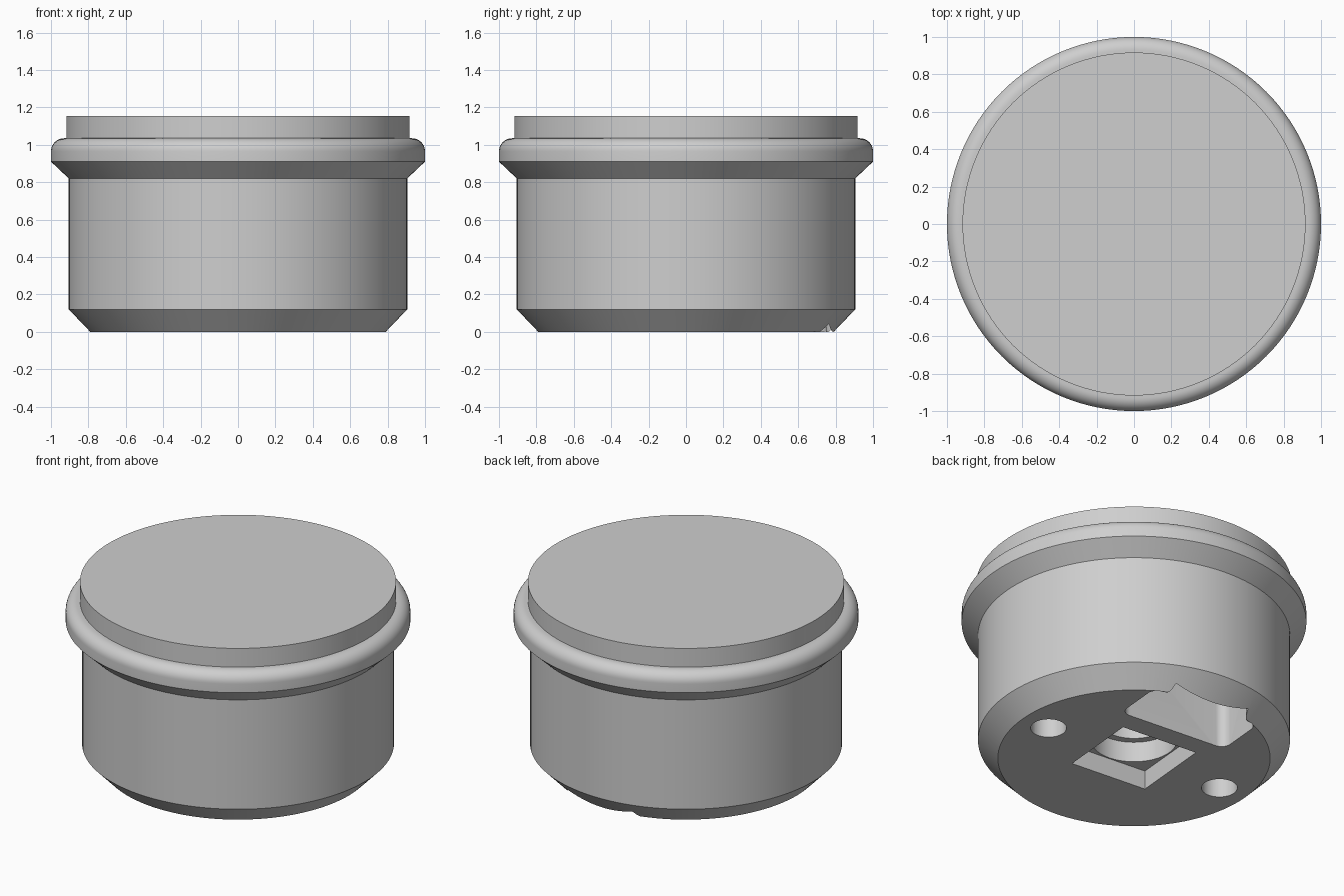
import bpy, bmesh
from math import sin, cos, pi, radians
from mathutils import Matrix

if "Cube" in bpy.data.objects:
    bpy.data.objects.remove(bpy.data.objects["Cube"], do_unlink=True)

SEGMENTS = 128
TURN = Matrix.Rotation(radians(-5), 4, 'Z')   # underside openings sit slightly turned

grey = bpy.data.materials.new("light_grey")
grey.use_nodes = True
colour = (0.62, 0.62, 0.62, 1)
grey.diffuse_color = colour
grey.node_tree.nodes["Principled BSDF"].inputs["Base Color"].default_value = colour


def finish(bm, name):
    bmesh.ops.recalc_face_normals(bm, faces=bm.faces)
    mesh = bpy.data.meshes.new(name)
    bm.to_mesh(mesh)
    bm.free()
    mesh.materials.append(grey)
    obj = bpy.data.objects.new(name, mesh)
    bpy.context.collection.objects.link(obj)
    return obj


def lathe(name, profile):
    """Revolve (radius, z) points that start and end on the axis."""
    bm = bmesh.new()
    verts = [bm.verts.new((r, 0, z)) for r, z in profile]
    edges = [bm.edges.new(pair) for pair in zip(verts, verts[1:])]
    bmesh.ops.spin(bm, geom=verts + edges, cent=(0, 0, 0), axis=(0, 0, 1),
                   angle=2 * pi, steps=SEGMENTS)
    bmesh.ops.remove_doubles(bm, verts=bm.verts, dist=0.0005)
    return finish(bm, name)


def prism(name, outline, top, bottom=-0.05):
    """Upright prism over an outline, turned with the underside layout."""
    bm = bmesh.new()
    face = bm.faces.new([bm.verts.new((x, y, bottom)) for x, y in outline])
    side = bmesh.ops.extrude_face_region(bm, geom=[face])["geom"]
    for v in side:
        if isinstance(v, bmesh.types.BMVert):
            v.co.z = top
    bmesh.ops.transform(bm, matrix=TURN, verts=bm.verts)
    return finish(bm, name)


def arc(x, y, r, start, end, steps):
    angles = [radians(start + (end - start) * i / steps) for i in range(steps + 1)]
    return [(x + r * cos(a), y + r * sin(a)) for a in angles]


def circle(x, y, r, n=64):
    return arc(x, y, r, 0, 360, n)[:-1]


# Housing: chamfered foot, straight wall, flared collar with a rounded top
housing = lathe("housing", [(0, 0), (0.79, 0), (0.905, 0.12), (0.905, 0.82), (1, 0.91)]
                + arc(0.93, 0.965, 0.07, 0, 90, 10) + [(0, 1.035)])

# Flat disc on top
cap = lathe("top_cap", [(0, 1.02), (0.917, 1.02), (0.917, 1.155), (0, 1.155)])

# Connector slot: rounded inner corners, stepped-in outer corners
right_half = (arc(0.305, 0.45, 0.06, -90, 0, 8) + arc(0.305, 0.665, 0.06, 0, 80, 8)
              + arc(0.31, 0.775, 0.05, 260, 180, 6) + [(0.255, 0.79)])
slot_outline = right_half + [(-x, y) for x, y in reversed(right_half)]

# Openings in the underside
s = 0.258
cutters = [
    prism("slot_cutter", slot_outline, 0.5),
    prism("square_recess_cutter", [(-s, -s), (s, -s), (s, s), (-s, s)], 0.12),
    prism("well_cutter", circle(0, 0, 0.25), 0.25),
    prism("inner_well_cutter", circle(0, 0, 0.205), 0.5),
]
for side in (-1, 1):
    cutters.append(prism("screw_hole_cutter", circle(0.605 * side, 0, 0.104, 48), 0.3))

bpy.context.view_layer.objects.active = housing
for cutter in cutters:
    mod = housing.modifiers.new(cutter.name, 'BOOLEAN')
    mod.operation = 'DIFFERENCE'
    mod.solver = 'EXACT'
    mod.object = cutter
    cutter.hide_render = True
    bpy.ops.object.modifier_apply(modifier=mod.name)
    bpy.data.objects.remove(cutter, do_unlink=True)

# Smooth shading with crisp edges
for obj in (housing, cap):
    bpy.ops.object.select_all(action='DESELECT')
    obj.select_set(True)
    bpy.context.view_layer.objects.active = obj
    bpy.ops.object.shade_smooth_by_angle(angle=radians(25))
